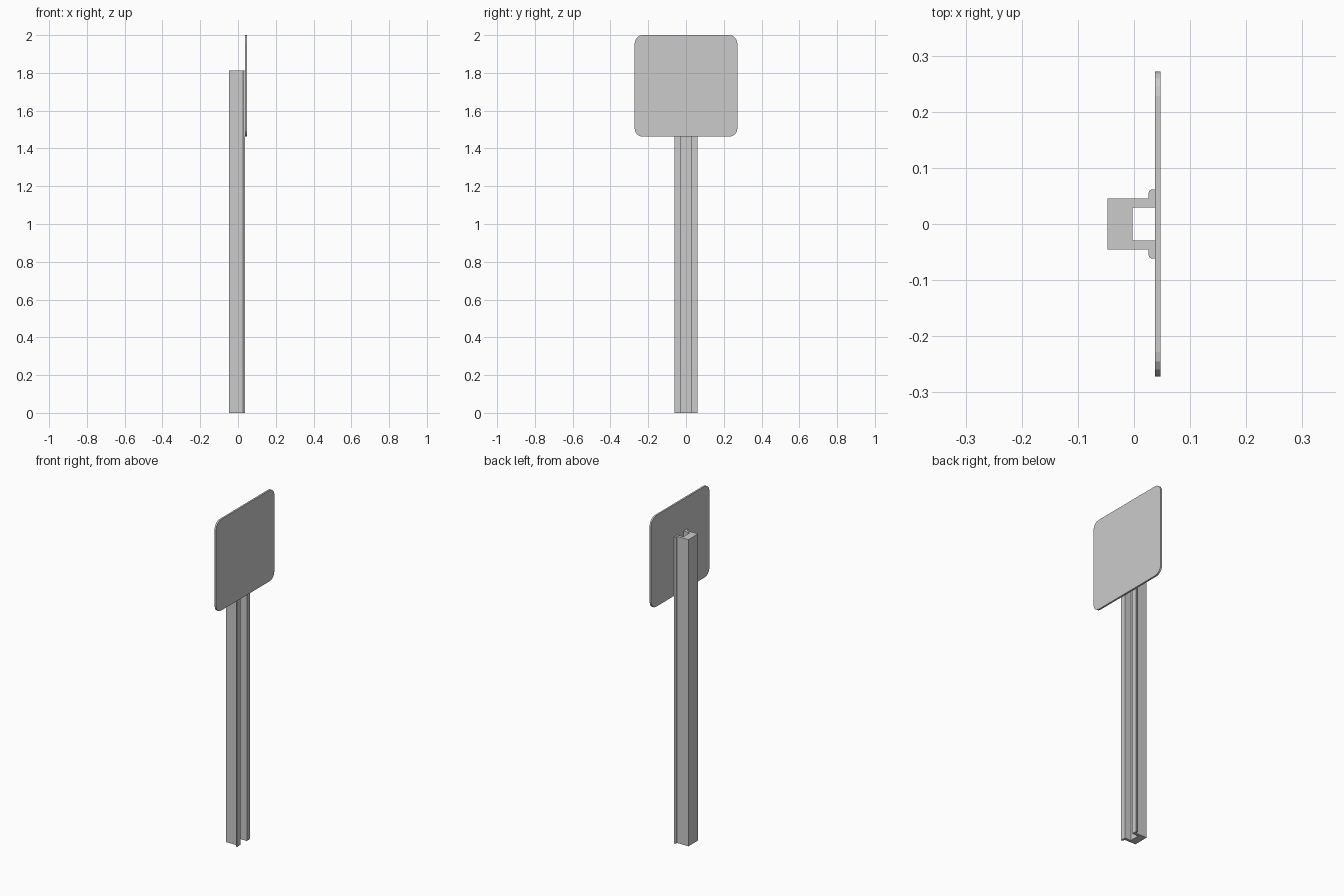
import bpy, bmesh, math

if "Cube" in bpy.data.objects:
    bpy.data.objects.remove(bpy.data.objects["Cube"])


def arc(cx, cy, r, start, end, segments):
    """Points along a circular arc, angles in degrees."""
    pts = []
    for i in range(segments + 1):
        a = math.radians(start + (end - start) * i / segments)
        pts.append((cx + r * math.cos(a), cy + r * math.sin(a)))
    return pts


def extrude(name, base, offset):
    """Closed prism from a planar outline swept along an offset."""
    bm = bmesh.new()
    face = bm.faces.new([bm.verts.new(p) for p in base])
    swept = bmesh.ops.extrude_face_region(bm, geom=[face], use_keep_orig=True)
    verts = [g for g in swept["geom"] if isinstance(g, bmesh.types.BMVert)]
    bmesh.ops.translate(bm, verts=verts, vec=offset)
    bmesh.ops.recalc_face_normals(bm, faces=bm.faces)
    mesh = bpy.data.meshes.new(name)
    bm.to_mesh(mesh)
    bm.free()
    obj = bpy.data.objects.new(name, mesh)
    bpy.context.collection.objects.link(obj)
    return obj


# Post: channel profile with lips, mirrored across y = 0
lip_back, lip_front, lip_y, r = 0.026, 0.037, 0.0615, 0.006
half = [(-0.0475, 0.0455), (lip_back, 0.0455)]
half += arc(lip_back + r, lip_y - r, r, 180, 90, 3)
half += [(lip_front, lip_y), (lip_front, 0.0295), (-0.003, 0.0295)]
profile = half + [(x, -y) for x, y in reversed(half)]
extrude("post", [(x, y, 0) for x, y in profile], (0, 0, 1.812))

# Sign plate: rounded square standing on the lips of the post
w, z0, z1, cr = 0.272, 1.462, 2.0, 0.044
outline = []
for k, (cy, cz) in enumerate([(w - cr, z1 - cr), (cr - w, z1 - cr),
                              (cr - w, z0 + cr), (w - cr, z0 + cr)]):
    outline += arc(cy, cz, cr, 90 * k, 90 * k + 90, 4)
extrude("sign_plate", [(lip_front, y, z) for y, z in outline], (0.0105, 0, 0))
